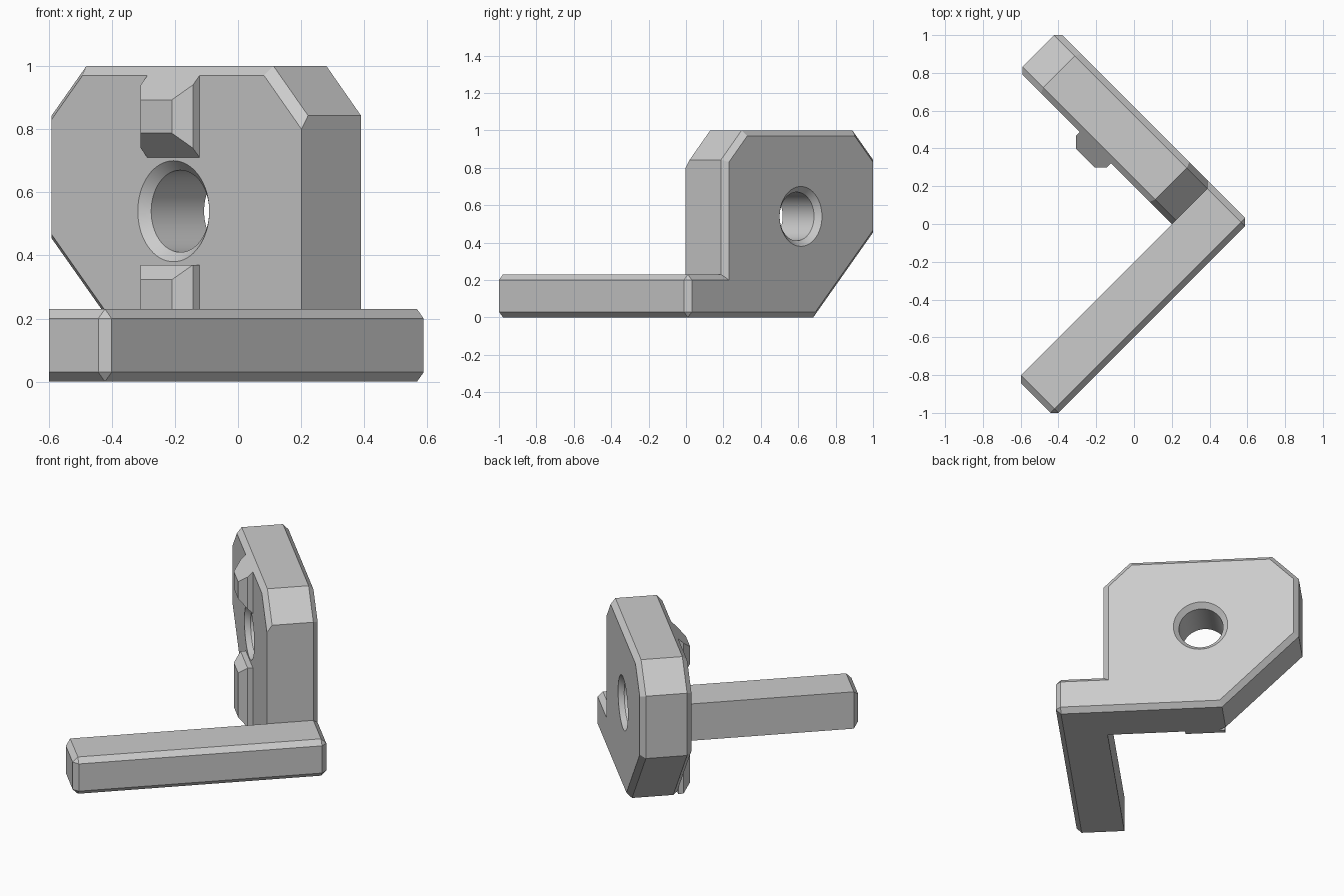
import bpy, bmesh
from math import radians, cos, sin, tau
from mathutils import Matrix

cube = bpy.data.objects.get("Cube")
if cube:
    bpy.data.objects.remove(cube, do_unlink=True)

# Local frame: p = across the plate, q = along the plate, z = up.
# Everything is turned 45 degrees about z at the end.
P_END, P_IN, P_OUT = -1.02, 0.141, 0.438    # foot tip, plate inner face, plate outer face
Q_MIN, Q_IN, Q_MAX = -0.424, -0.143, 1.006  # foot outer side, foot inner side, plate end
FOOT_H, BEVEL = 0.23, 0.03
HOLE_Q, HOLE_Z, HOLE_R = 0.43, 0.54, 0.13
RIB_P, RIB_HALF, RIB_BEVEL = 0.064, 0.117, 0.047
TURN = Matrix.Rotation(radians(45), 4, 'Z')

grey = bpy.data.materials.new("light grey")
grey.use_nodes = True
grey.diffuse_color = (0.6, 0.6, 0.6, 1)
grey.node_tree.nodes["Principled BSDF"].inputs["Base Color"].default_value = (0.6, 0.6, 0.6, 1)


def near(a, b):
    return abs(a - b) < 1e-4


def finish(name, bm):
    """Turn the mesh into place and make it an object."""
    bmesh.ops.recalc_face_normals(bm, faces=bm.faces)
    bm.transform(TURN)
    mesh = bpy.data.meshes.new(name)
    bm.to_mesh(mesh)
    bm.free()
    mesh.materials.append(grey)
    ob = bpy.data.objects.new(name, mesh)
    bpy.context.collection.objects.link(ob)
    return ob


def loft(rings):
    """Faces (as coordinate lists) joining successive rings, with both ends capped."""
    faces = [rings[0], rings[-1]]
    for a, b in zip(rings, rings[1:]):
        for i in range(len(a)):
            j = (i + 1) % len(a)
            faces.append([a[i], a[j], b[j], b[i]])
    return faces


def prism(outline, p0, p1):
    return loft([[(p, q, z) for q, z in outline] for p in (p0, p1)])


def solid(faces):
    """Weld faces into one mesh; a face met twice is internal and is dropped."""
    kept = {}
    for f in faces:
        key = frozenset(f)
        if key in kept:
            del kept[key]
        else:
            kept[key] = f
    bm = bmesh.new()
    verts = {}
    for f in kept.values():
        for co in f:
            if co not in verts:
                verts[co] = bm.verts.new(co)
        bm.faces.new([verts[co] for co in f])
    bmesh.ops.recalc_face_normals(bm, faces=bm.faces)
    return bm


def bevel_where(bm, rule, width):
    edges = [e for e in bm.edges if rule(e.verts[0].co, e.verts[1].co)]
    bmesh.ops.bevel(bm, geom=edges, offset=width, offset_type='OFFSET',
                    segments=1, affect='EDGES', clamp_overlap=False)


# Bracket body: upright plate, with the foot turning off its lower corner
plate = [(Q_IN, 0), (0.554, 0), (Q_MAX, 0.454), (Q_MAX, 0.843), (0.85, 1),
         (0.012, 1), (Q_IN, 0.843), (Q_IN, FOOT_H)]
foot = [(Q_MIN, 0), (Q_IN, 0), (Q_IN, FOOT_H), (Q_MIN, FOOT_H)]
bm = solid(prism(plate, P_IN, P_OUT) + prism(foot, P_IN, P_OUT) + prism(foot, P_END, P_IN))
bmesh.ops.dissolve_limit(bm, angle_limit=radians(1), verts=bm.verts[:], edges=bm.edges[:])


def body_rule(a, b):
    def both(axis, value):
        return near(a[axis], value) and near(b[axis], value)
    if both(0, P_OUT) or both(0, P_END):
        return True
    if both(1, Q_MIN):
        return not near(a.x, b.x)
    return both(0, P_IN) and not both(1, Q_IN) and not both(2, 0)


bevel_where(bm, body_rule, BEVEL)
body = finish("bracket_body", bm)

# Countersunk through hole
rings = []
for p, r in ((P_IN - BEVEL, HOLE_R + 2 * BEVEL), (P_IN + BEVEL, HOLE_R),
             (P_OUT - BEVEL, HOLE_R), (P_OUT + BEVEL, HOLE_R + 2 * BEVEL)):
    rings.append([(p, HOLE_Q + r * cos(tau * i / 64), HOLE_Z + r * sin(tau * i / 64))
                  for i in range(64)])
cutter = finish("hole_cutter", solid(loft(rings)))
cutter.hide_render = True
mod = body.modifiers.new("hole", 'BOOLEAN')
mod.operation, mod.solver, mod.object = 'DIFFERENCE', 'EXACT', cutter
bpy.context.view_layer.objects.active = body
bpy.ops.object.modifier_apply(modifier=mod.name)
bpy.data.objects.remove(cutter, do_unlink=True)

# Lower rib: block with a chamfered front
left, right = HOLE_Q - RIB_HALF, HOLE_Q + RIB_HALF
bm = solid(prism([(left, 0), (right, 0), (right, 0.37), (left, 0.37)], RIB_P, P_IN))
bevel_where(bm, lambda a, b: near(a.x, RIB_P) and near(b.x, RIB_P), RIB_BEVEL)
lower_rib = finish("lower_rib", bm)

# Upper rib: same section, sloping back to the plate at both ends
section = [(P_IN, left), (RIB_P + RIB_BEVEL, left), (RIB_P, left + RIB_BEVEL),
           (RIB_P, right - RIB_BEVEL), (RIB_P + RIB_BEVEL, right), (P_IN, right)]
ends = [[(p, q, base + slope * (P_IN - p)) for p, q in section]
        for base, slope in ((0.71, 1), (1 - BEVEL, -1))]
upper_rib = finish("upper_rib", solid(loft(ends)))

# Smooth only the round hole; keep every chamfer crisp
bpy.ops.object.select_all(action='DESELECT')
for ob in (body, lower_rib, upper_rib):
    ob.select_set(True)
bpy.context.view_layer.objects.active = body
bpy.ops.object.shade_smooth_by_angle(angle=radians(25))
